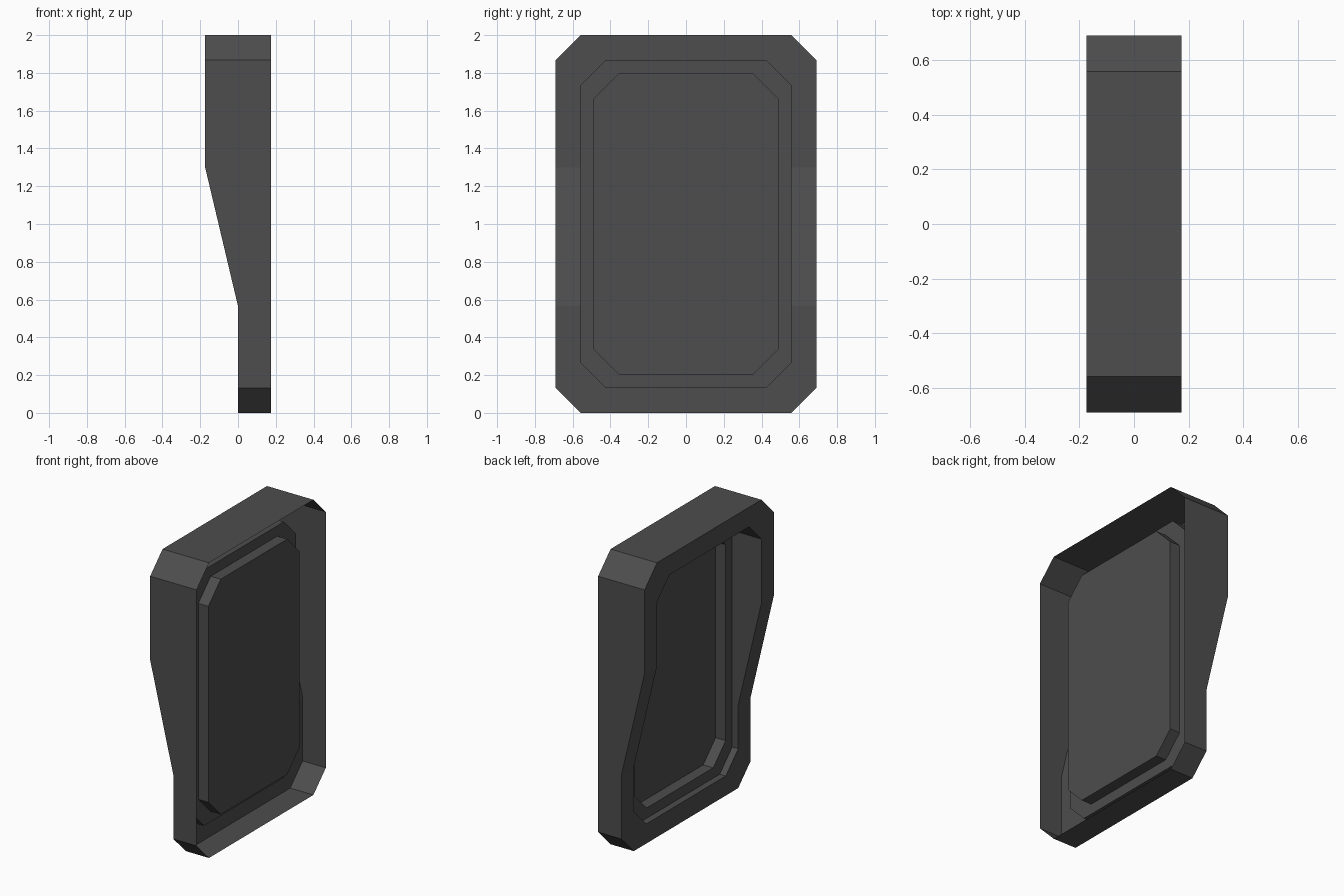
import bpy
import bmesh

cube = bpy.data.objects.get("Cube")
if cube:
    bpy.data.objects.remove(cube, do_unlink=True)

HALF_Y, CHAMFER = 0.692, 0.133
OPEN_X, LEDGE_X, PANEL_X = 0.174, 0.045, 0.12
DEEP_X, SLIM_X = -0.174, 0.0
BEND_LOW, BEND_HIGH = 0.565, 1.3

mat = bpy.data.materials.new("dark grey")
mat.use_nodes = True
grey = (0.075, 0.075, 0.075, 1)
mat.diffuse_color = grey
mat.node_tree.nodes["Principled BSDF"].inputs["Base Color"].default_value = grey


def rim_x(z):
    """Depth of the rim: deep above, tapering to slim below."""
    t = min(max((z - BEND_LOW) / (BEND_HIGH - BEND_LOW), 0), 1)
    return SLIM_X + (DEEP_X - SLIM_X) * t


def outline(inset):
    """Chamfered rectangle with extra points where the rim bends."""
    y, low, high = HALF_Y - inset, inset, 2 - inset
    half = [(y - CHAMFER, low), (y, low + CHAMFER), (y, BEND_LOW),
            (y, BEND_HIGH), (y, high - CHAMFER), (y - CHAMFER, high)]
    return half + [(-py, pz) for py, pz in reversed(half)]


def sheet(name, rings, capped=False):
    """Skin neighbouring rings, each given as (inset, depth function)."""
    bm = bmesh.new()
    loops = [[bm.verts.new((depth(z), y, z)) for y, z in outline(inset)]
             for inset, depth in rings]
    for a, b in zip(loops, loops[1:]):
        for i in range(len(a)):
            j = (i + 1) % len(a)
            bm.faces.new((a[i], b[i], b[j], a[j]))
    if capped:
        bm.faces.new(loops[-1][::-1])
    mesh = bpy.data.meshes.new(name)
    bm.to_mesh(mesh)
    bm.free()
    mesh.materials.append(mat)
    obj = bpy.data.objects.new(name, mesh)
    bpy.context.collection.objects.link(obj)
    return obj


RIM_INSET, PANEL_INSET = 0.133, 0.203

# Outer wall, open on the flat side, with the bent rim
sheet("outer_frame", [(0, lambda z: OPEN_X), (0, rim_x), (RIM_INSET, rim_x)])

# Inner wall, ledge and sunken panel
sheet("recessed_panel", [(RIM_INSET, rim_x),
                         (RIM_INSET, lambda z: LEDGE_X),
                         (PANEL_INSET, lambda z: LEDGE_X),
                         (PANEL_INSET, lambda z: PANEL_X)], capped=True)
